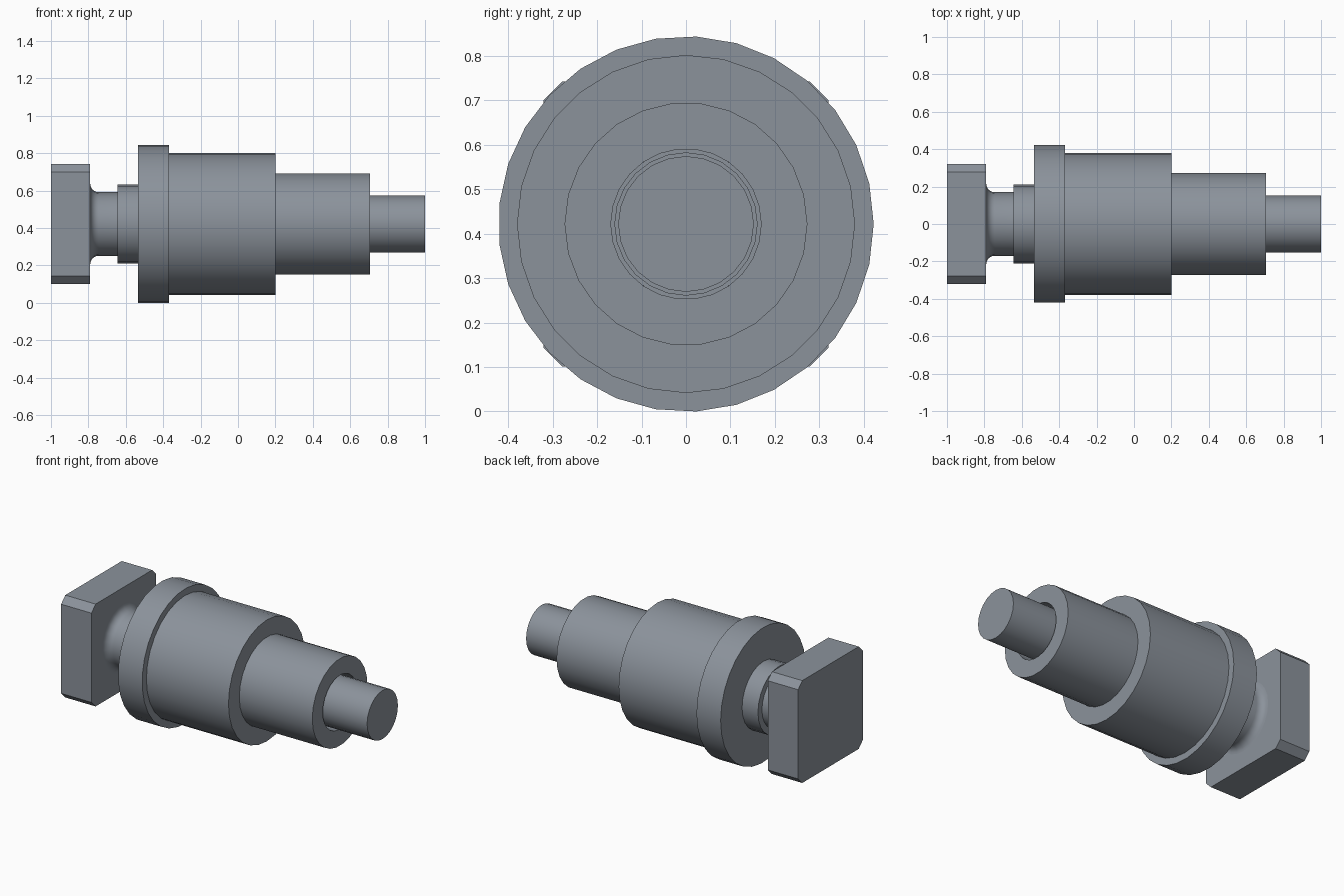
import bpy, bmesh
from math import sin, cos, pi, radians

if "Cube" in bpy.data.objects:
    bpy.data.objects.remove(bpy.data.objects["Cube"])

ZC = 0.4215  # height of the shared axis

# Dark blue-grey steel
steel = bpy.data.materials.new("steel")
steel.diffuse_color = (0.26, 0.29, 0.33, 1)
steel.use_nodes = True
steel.node_tree.nodes["Principled BSDF"].inputs["Base Color"].default_value = steel.diffuse_color


def finish(name, bm):
    bmesh.ops.recalc_face_normals(bm, faces=bm.faces)
    mesh = bpy.data.meshes.new(name)
    bm.to_mesh(mesh)
    bm.free()
    mesh.materials.append(steel)
    ob = bpy.data.objects.new(name, mesh)
    bpy.context.collection.objects.link(ob)
    ob.location.z = ZC
    return ob


def lathe(name, profile, sides, closed=False):
    """Revolve (x, radius) points about the x axis; cap the ends or close the loop."""
    bm = bmesh.new()
    angles = [2 * pi * i / sides for i in range(sides)]
    rings = [[bm.verts.new((x, r * cos(a), r * sin(a))) for a in angles]
             for x, r in profile]
    pairs = list(zip(rings, rings[1:]))
    if closed:
        pairs.append((rings[-1], rings[0]))
    else:
        bm.faces.new(rings[0])
        bm.faces.new(rings[-1])
    for a, b in pairs:
        for i in range(sides):
            j = (i + 1) % sides
            bm.faces.new((a[i], a[j], b[j], b[i]))
    ob = finish(name, bm)
    bpy.ops.object.select_all(action='DESELECT')
    ob.select_set(True)
    bpy.context.view_layer.objects.active = ob
    bpy.ops.object.shade_smooth_by_angle(angle=radians(30))
    return ob


# Stepped hollow sleeve: name, start, end, outer radius, bore radius, sides
for name, x0, x1, r, bore, sides in [
    ("sleeve_collar", -0.645, -0.535, 0.21, 0.1705, 24),
    ("sleeve_flange", -0.535, -0.368, 0.422, 0.175, 29),
    ("sleeve_body", -0.368, 0.20, 0.38, 0.175, 28),
    ("sleeve_nose", 0.20, 0.705, 0.273, 0.169, 26),
]:
    lathe(name, [(x0, bore), (x0, r), (x1, r), (x1, bore)], sides, closed=True)

# Bolt shank: fillet under the head, neck, hidden shank and reduced pin
fillet = [(-0.745 - 0.045 * cos(t), 0.215 - 0.045 * sin(t))
          for t in [pi / 2 * i / 6 for i in range(7)]]
lathe("bolt_shank", fillet + [(-0.60, 0.17), (-0.60, 0.161), (0.62, 0.161),
                              (0.62, 0.1525), (1.0, 0.1525)], 24)

# Square bolt head with chamfered corners
H, C = 0.32, 0.041
corner = [(H, H - C), (H - C, H), (C - H, H), (-H, H - C)]
outline = corner + [(-y, -z) for y, z in corner]
bm = bmesh.new()
face = bm.faces.new([bm.verts.new((-1.0, y, z)) for y, z in outline])
out = bmesh.ops.extrude_face_region(bm, geom=[face], use_keep_orig=True)
bmesh.ops.translate(bm, vec=(0.21, 0, 0),
                    verts=[g for g in out["geom"] if isinstance(g, bmesh.types.BMVert)])
finish("bolt_head", bm)
